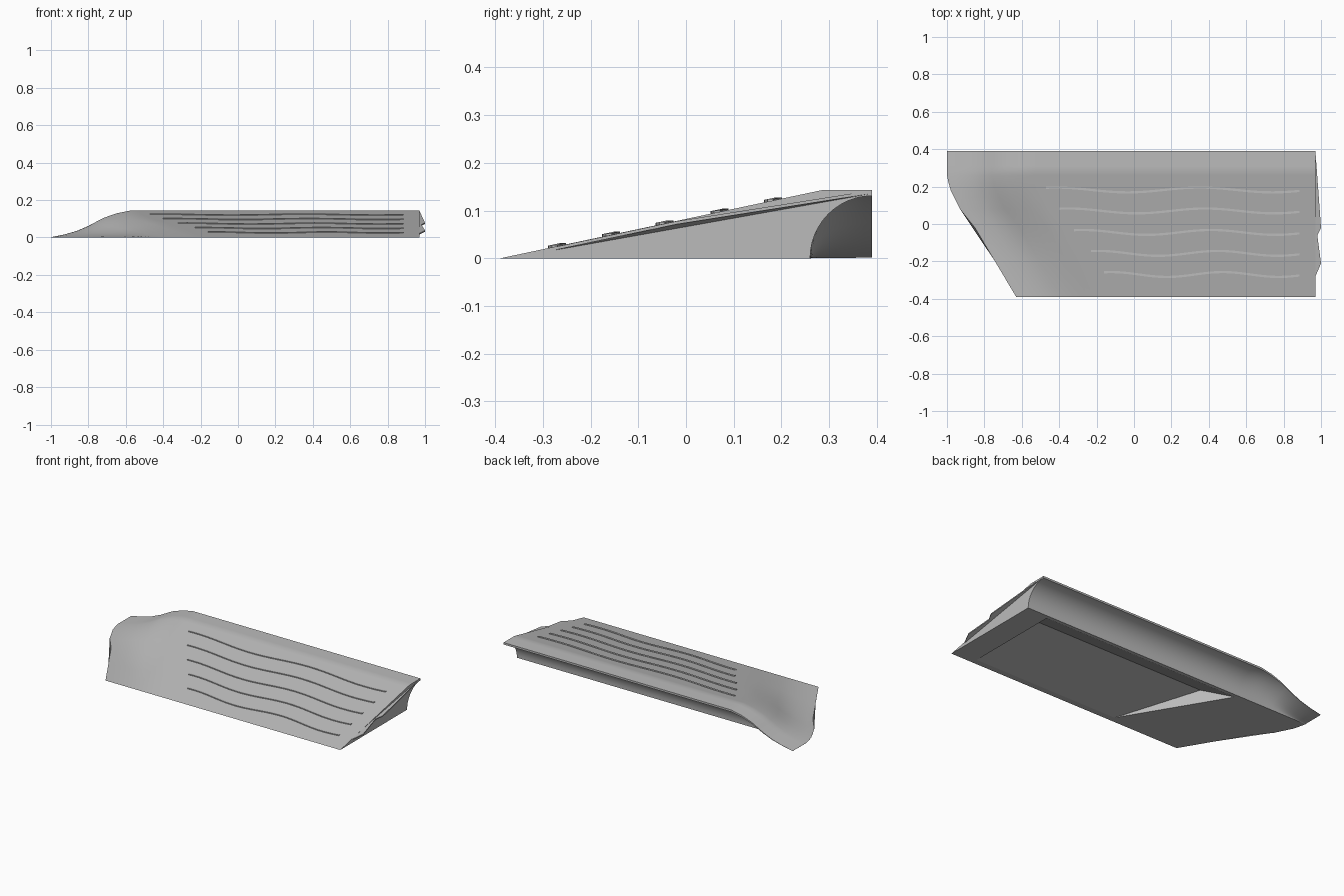
import bpy, bmesh, math

if "Cube" in bpy.data.objects:
    bpy.data.objects.remove(bpy.data.objects["Cube"])

gray = bpy.data.materials.new("plain gray")
gray.diffuse_color = (0.5, 0.5, 0.5, 1)
gray.use_nodes = True
gray.node_tree.nodes["Principled BSDF"].inputs["Base Color"].default_value = gray.diffuse_color


def make(name, bm, smooth=False):
    bmesh.ops.recalc_face_normals(bm, faces=bm.faces)
    me = bpy.data.meshes.new(name)
    bm.to_mesh(me)
    bm.free()
    me.materials.append(gray)
    ob = bpy.data.objects.new(name, me)
    bpy.context.collection.objects.link(ob)
    if smooth:
        bpy.ops.object.select_all(action='DESELECT')
        ob.select_set(True)
        bpy.context.view_layer.objects.active = ob
        bpy.ops.object.shade_smooth_by_angle(angle=math.radians(30))
    return ob


def interp(pts, v):
    for (a, fa), (b, fb) in zip(pts, pts[1:]):
        if v <= b:
            return fa + (fb - fa) * (v - a) / (b - a)
    return pts[-1][1]


def height(y):
    return min(0.143, (y + 0.39) * 0.143 / 0.675)


def loft(bm, rings):
    rows = [[bm.verts.new(p) for p in r] for r in rings]
    n = len(rows[0])
    for a, b in zip(rows, rows[1:]):
        for i in range(n):
            j = (i + 1) % n
            bm.faces.new((a[i], a[j], b[j], b[i]))
    bm.faces.new(rows[0])
    bm.faces.new(rows[-1])


# Ramp body: wedge section with a concave back, fading out at the left end
LEFT = [(-0.39, -0.63), (-0.02, -0.85), (0.08, -0.93), (0.18, -0.98), (0.25, -1.0), (0.4, -1.0)]
FADE = [(0, 0.01), (0.07, 0.11), (0.14, 0.25), (0.2, 0.43), (0.28, 0.73), (0.35, 0.9), (0.42, 1)]
ys = [-0.39, -0.2, -0.02, 0.08, 0.14, 0.18, 0.22, 0.26, 0.285, 0.31, 0.39]
section = [(y, height(y)) for y in ys]
for k in range(13):
    a = math.pi / 2 * k / 12
    section.append((0.39 - 0.13 * math.sin(a), 0.131 * math.cos(a)))
section += [(y, 0) for y in reversed(ys[1:7])]

rings = []
for t in [0, 0.04, 0.07, 0.105, 0.14, 0.17, 0.2, 0.24, 0.28, 0.315, 0.35, 0.385, 0.42, 0.47, None]:
    f = 1 if t is None else interp(FADE, t)
    rings.append([(0.97 if t is None else interp(LEFT, y) + t, y, z * f) for y, z in section])
bm = bmesh.new()
loft(bm, rings)
body = make("ramp_body", bm, True)

# Hollow under the ramp, with a slanted left wall
tri = [(-0.46, -0.02), (0.07, 0.08), (0.2825, -0.02)]
bm = bmesh.new()
loft(bm, [[(-0.515 + 0.6 * (0.24 - y), y, z) for y, z in tri],
          [(0.82, y, z) for y, z in tri]])
cutter = make("hollow_cutter", bm)
cutter.hide_render = True
cutter.hide_set(True)
mod = body.modifiers.new("hollow", 'BOOLEAN')
mod.operation = 'DIFFERENCE'
mod.solver = 'EXACT'
mod.object = cutter

# Jagged lip along the right end
lip = [(0.96, 0.39), (0.97, 0.39), (1.0, -0.02), (0.98, -0.06), (1.0, -0.21), (0.97, -0.28), (0.96, -0.28)]
bm = bmesh.new()
loft(bm, [[(x, y, height(y) - d) for x, y in lip] for d in (0.0005, 0.007)])
make("jagged_lip", bm)

# Wavy raised ridges across the slope
for i, (x0, y0) in enumerate([(-0.47, 0.182), (-0.4, 0.07), (-0.32, -0.045), (-0.23, -0.157), (-0.16, -0.27)]):
    bm = bmesh.new()
    rings = []
    for k in range(49):
        u = k / 48
        x = x0 + (0.885 - x0) * u
        y = y0 + 0.013 * math.cos(math.tau * u * 1.75 - 0.4)
        z = height(y)
        rings.append([(x, y - 0.006, z - 0.004), (x, y + 0.006, z - 0.004),
                      (x, y + 0.006, z + 0.004), (x, y - 0.006, z + 0.004)])
    loft(bm, rings)
    make(f"wavy_ridge_{i + 1}", bm)
